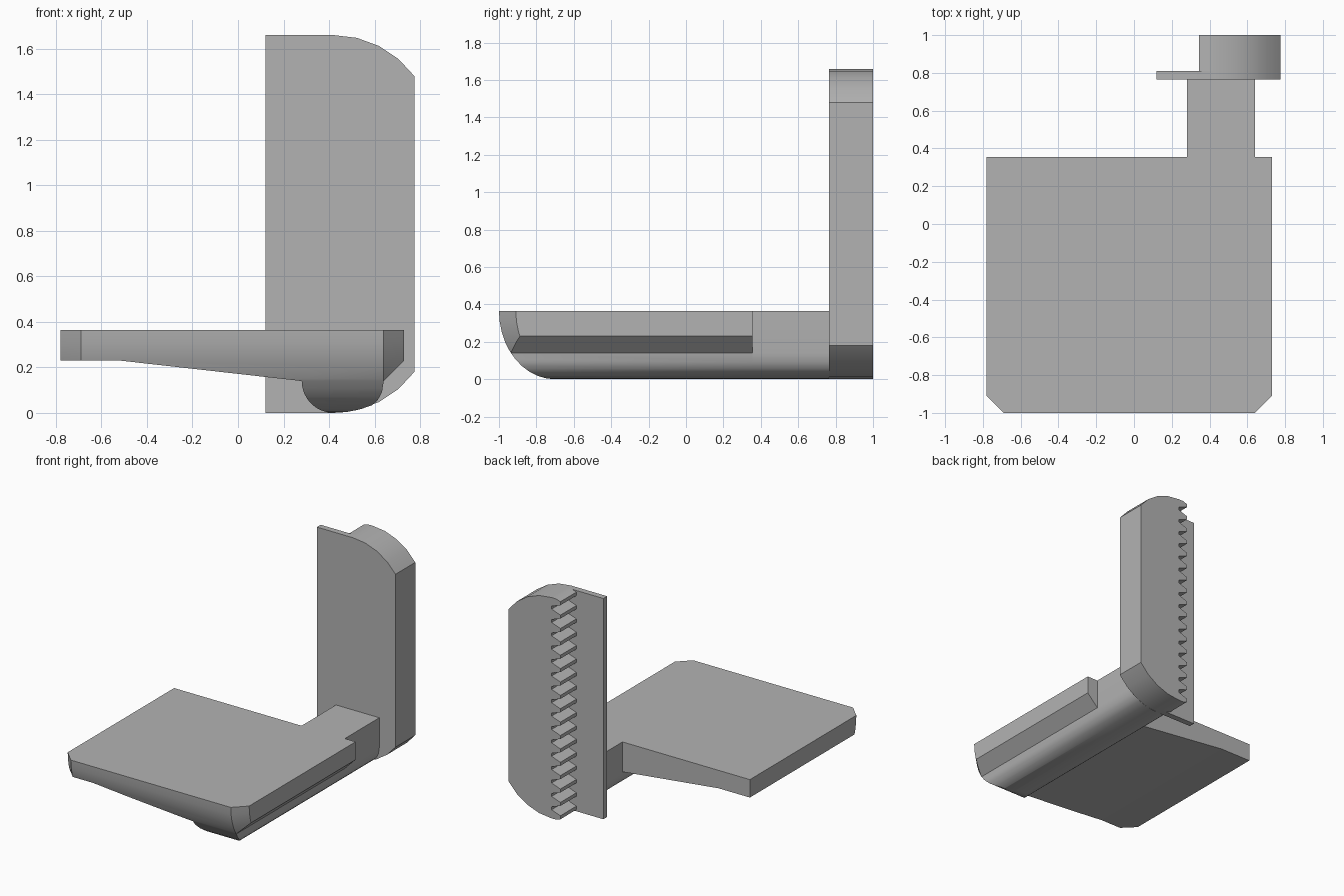
import bpy, bmesh
from math import sin, cos, pi, radians, sqrt
from mathutils import Vector

if "Cube" in bpy.data.objects:
    bpy.data.objects.remove(bpy.data.objects["Cube"])

grey = bpy.data.materials.new("plain grey")
grey.use_nodes = True
GREY = (0.45, 0.45, 0.45, 1)
grey.diffuse_color = GREY
grey.node_tree.nodes["Principled BSDF"].inputs["Base Color"].default_value = GREY


def extrude_profile(points, y0, y1):
    """Extrude an (x, z) outline from y0 to y1."""
    bm = bmesh.new()
    face = bm.faces.new([bm.verts.new((x, y0, z)) for x, z in points])
    new = bmesh.ops.extrude_face_region(bm, geom=[face])["geom"]
    verts = [v for v in new if isinstance(v, bmesh.types.BMVert)]
    bmesh.ops.translate(bm, verts=verts, vec=(0, y1 - y0, 0))
    bmesh.ops.recalc_face_normals(bm, faces=bm.faces)
    return bm


def cut(bm, point, normal, trim=True):
    """Slice with a plane; trimming removes the normal's side and caps it."""
    geom = bm.verts[:] + bm.edges[:] + bm.faces[:]
    res = bmesh.ops.bisect_plane(bm, geom=geom, dist=1e-5, plane_co=point,
                                 plane_no=normal, clear_outer=trim)
    if trim:
        edges = [e for e in res["geom_cut"]
                 if isinstance(e, bmesh.types.BMEdge) and e.is_boundary]
        if edges:
            bmesh.ops.holes_fill(bm, edges=edges, sides=0)


def finish(name, bm):
    bmesh.ops.recalc_face_normals(bm, faces=bm.faces)
    mesh = bpy.data.meshes.new(name)
    bm.to_mesh(mesh)
    bm.free()
    mesh.materials.append(grey)
    obj = bpy.data.objects.new(name, mesh)
    bpy.context.collection.objects.link(obj)
    bpy.ops.object.select_all(action='DESELECT')
    obj.select_set(True)
    bpy.context.view_layer.objects.active = obj
    bpy.ops.object.shade_smooth_by_angle(angle=radians(25))


# Shared dimensions
HEIGHT, TOP = 1.66, 0.365
STEM_L, STEM_R = 0.28, 0.64
KEEL, RIGHT = 0.42, 0.775
FRONT, PLATE_BACK, WALL = -1.0, 0.355, 0.765
RADIUS = 0.44


def belly(x):
    """Height of the large rounded underside."""
    return RADIUS - sqrt(RADIUS ** 2 - (x - KEEL) ** 2)


# Plate with rounded keel beneath
keel = [(KEEL - 0.14 * cos(a), 0.14 - 0.14 * sin(a))
        for a in [i * pi / 16 for i in range(9)]]
keel += [(x, belly(x)) for x in (0.48, 0.54, 0.59)]
keel += [(0.615, 0.058), (0.633, 0.092), (STEM_R, 0.14)]
outline = [(-0.78, TOP), (-0.78, 0.23), (-0.52, 0.23)] + keel
outline += [(0.73, 0.23), (0.73, TOP)]
base = extrude_profile(outline, FRONT, PLATE_BACK)

# Swept nose: rounded middle with bevelled corners
STEPS = 10
nose = [Vector((0, -0.7 - 0.3 * cos(a), TOP - TOP * sin(a)))
        for a in [i * pi / 2 / STEPS for i in range(STEPS + 1)]]
for x0, across in ((0, (1, 0, 0)), (STEM_R, (1, 1, 0)), (-0.69, (1, -1, 0))):
    for p, q in zip(nose, nose[1:]):
        normal = (q - p).cross(Vector(across))
        if normal.y > 0:
            normal.negate()
        cut(base, p + Vector((x0, 0, 0)), normal)

# Stem drawn out of the plate's rear face
for x in (STEM_L, STEM_R):
    cut(base, (x, 0, 0), (1, 0, 0), trim=False)
rear = [f for f in base.faces
        if all(abs(v.co.y - PLATE_BACK) < 1e-4 and
               STEM_L - 1e-3 < v.co.x < STEM_R + 1e-3 for v in f.verts)]
new = bmesh.ops.extrude_face_region(base, geom=rear)["geom"]
bmesh.ops.translate(base, vec=(0, WALL - PLATE_BACK, 0),
                    verts=[v for v in new if isinstance(v, bmesh.types.BMVert)])
bmesh.ops.dissolve_limit(base, angle_limit=radians(0.5),
                         verts=base.verts, edges=base.edges)
finish("plate_and_stem", base)

# Upright: rounded right edge shared by flange and rack
SEG = 4
curve = [(x, belly(x)) for x in
         [KEEL + (RIGHT - KEEL) * sin(i / SEG * 0.94) / sin(0.94)
          for i in range(SEG + 1)]]
rounded = curve + [(x, HEIGHT - z) for x, z in reversed(curve)]
finish("upright_flange",
       extrude_profile([(0.12, HEIGHT), (0.12, 0)] + rounded, WALL, 0.81))

# Rack teeth down the inner edge
TEETH = 17
pitch = HEIGHT / (TEETH - 0.5)
tip, mid, root = 0.345, 0.38, 0.418
teeth = [(mid, HEIGHT)]
for i in range(TEETH):
    z = HEIGHT - i * pitch
    teeth += [(tip, z - 0.012), (tip, z - pitch / 2 + 0.012)]
    if i < TEETH - 1:
        teeth += [(root, z - pitch / 2 - 0.014), (root, z - pitch + 0.014)]
teeth.append((mid, 0))
finish("toothed_rack", extrude_profile(teeth + rounded, 0.81, 1.0))
